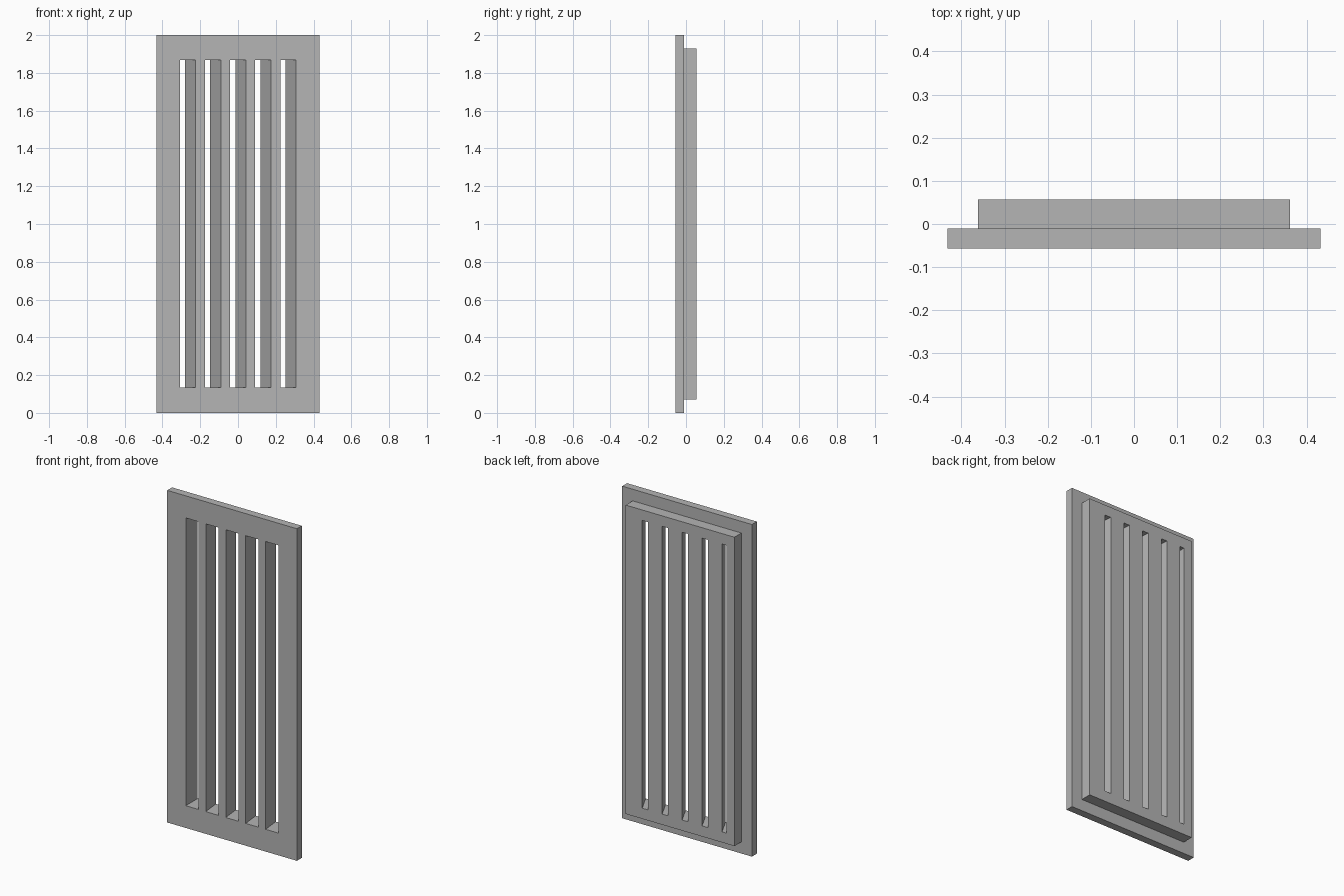
import bpy
import bmesh

cube = bpy.data.objects.get("Cube")
if cube:
    bpy.data.objects.remove(cube, do_unlink=True)

HALF_W, HEIGHT, HALF_D = 0.432, 2.0, 0.0565   # overall plate size
STEP_Y = -0.01                                # back of the front plate
RIM = 0.099                                   # border left around the rear panel
SLOTS, PITCH, SLOT_W = 5, 0.133, 0.084
SLOT_X = -0.308                               # outer edge of the first slot
SLOT_Z = (0.134, 1.867)

grey = bpy.data.materials.new("plain grey")
grey.use_nodes = True
colour = (0.46, 0.46, 0.46, 1)
grey.diffuse_color = colour
grey.node_tree.nodes["Principled BSDF"].inputs["Base Color"].default_value = colour


def make_object(name, bm):
    bmesh.ops.recalc_face_normals(bm, faces=bm.faces[:])
    mesh = bpy.data.meshes.new(name)
    bm.to_mesh(mesh)
    bm.free()
    obj = bpy.data.objects.new(name, mesh)
    bpy.context.collection.objects.link(obj)
    mesh.materials.append(grey)
    return obj


def add_prism(bm, outline, z0, z1):
    """Extrude a plan outline from z0 up to z1."""
    face = bm.faces.new([bm.verts.new((x, y, z0)) for x, y in outline])
    extruded = bmesh.ops.extrude_face_region(bm, geom=[face])["geom"]
    verts = [g for g in extruded if isinstance(g, bmesh.types.BMVert)]
    bmesh.ops.translate(bm, verts=verts, vec=(0, 0, z1 - z0))


# Front plate with a smaller panel stepped out of its back
bm = bmesh.new()
add_prism(bm, [(-HALF_W, -HALF_D), (HALF_W, -HALF_D),
               (HALF_W, STEP_Y), (-HALF_W, STEP_Y)], 0, HEIGHT)
bm.normal_update()
bmesh.ops.recalc_face_normals(bm, faces=bm.faces[:])
back = max(bm.faces, key=lambda f: f.calc_center_median().y)
bmesh.ops.inset_region(bm, faces=[back], thickness=RIM)
moved = bmesh.ops.extrude_face_region(bm, geom=[back])["geom"]
bmesh.ops.translate(bm, verts=[g for g in moved if isinstance(g, bmesh.types.BMVert)],
                    vec=(0, HALF_D - STEP_Y, 0))
if back.is_valid:
    bmesh.ops.delete(bm, geom=[back], context="FACES")
grille = make_object("slotted_grille", bm)

# Tapering slots, slanted sideways towards the back
bm = bmesh.new()
over = 0.02
for i in range(SLOTS):
    x = SLOT_X + i * PITCH
    left_slope = 0 if i == 0 else -0.012 / (2 * HALF_D)
    right_slope = -0.056 / (2 * HALF_D)

    def edge(start, slope, y):
        return (start + slope * (y + HALF_D), y)

    y0, y1 = -HALF_D - over, HALF_D + over
    add_prism(bm, [edge(x, left_slope, y0), edge(x + SLOT_W, right_slope, y0),
                   edge(x + SLOT_W, right_slope, y1), edge(x, left_slope, y1)], *SLOT_Z)
cutter = make_object("slot_cutter", bm)
cutter.hide_render = True

# Cut the slots and keep the finished mesh
cut = grille.modifiers.new("slots", "BOOLEAN")
cut.operation = "DIFFERENCE"
cut.solver = "EXACT"
cut.object = cutter
bpy.context.view_layer.update()
graph = bpy.context.evaluated_depsgraph_get()
result = bpy.data.meshes.new_from_object(grille.evaluated_get(graph))
grille.modifiers.clear()
grille.data = result
bpy.data.objects.remove(cutter, do_unlink=True)
